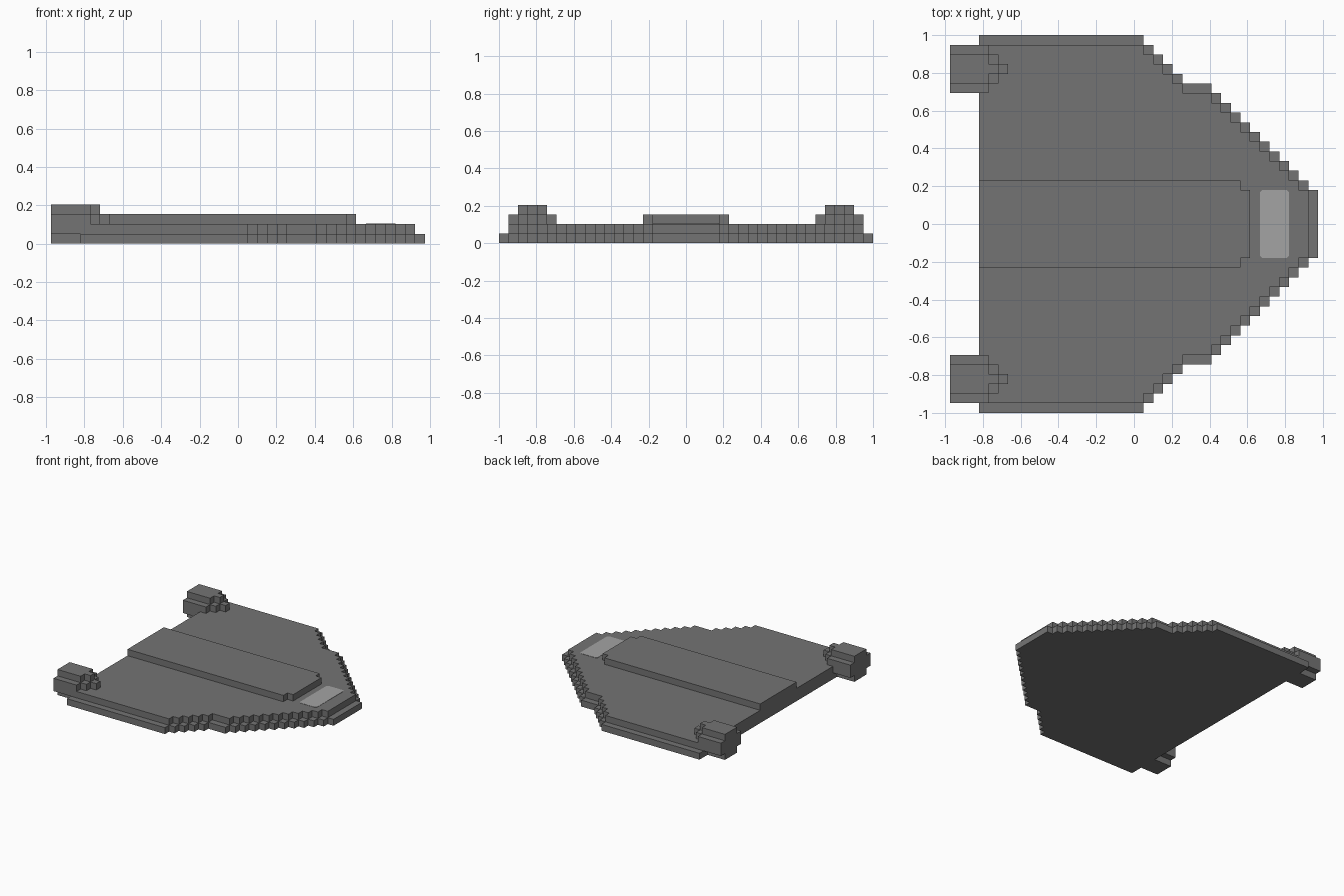
import bpy
import bmesh

cube = bpy.data.objects.get("Cube")
if cube:
    bpy.data.objects.remove(cube, do_unlink=True)

U = 2 / 39  # size of one block


def material(name, value):
    m = bpy.data.materials.new(name)
    m.use_nodes = True
    colour = (value, value, value, 1)
    m.diffuse_color = colour
    m.node_tree.nodes["Principled BSDF"].inputs["Base Color"].default_value = colour
    return m


GREY = material("hull grey", 0.175)
LIGHT = material("window light grey", 0.37)


def outline(rows, back):
    """Stepped outline, mirrored in y. rows: (half width, front x), widest first."""
    side = []
    for i, (half, x) in enumerate(rows):
        if i:
            side.append((rows[i - 1][1], half))
        side.append((x, half))
    side = [(back, rows[0][0])] + side
    return side + [(x, -y) for x, y in reversed(side)]


def add_prisms(name, prisms, mat):
    """Each prism: (outline points, y centre, bottom, top), all in blocks."""
    bm = bmesh.new()
    for pts, yc, z0, z1 in prisms:
        face = bm.faces.new([bm.verts.new(((x - 19) * U, (y + yc) * U, z0 * U))
                             for x, y in pts])
        ext = bmesh.ops.extrude_face_region(bm, geom=[face])
        top = [v for v in ext["geom"] if isinstance(v, bmesh.types.BMVert)]
        bmesh.ops.translate(bm, verts=top, vec=(0, 0, (z1 - z0) * U))
    bmesh.ops.recalc_face_normals(bm, faces=bm.faces)
    mesh = bpy.data.meshes.new(name)
    bm.to_mesh(mesh)
    bm.free()
    mesh.materials.append(mat)
    obj = bpy.data.objects.new(name, mesh)
    bpy.context.collection.objects.link(obj)
    return obj


# Stepped wing-shaped hull: the upper layer is inset by one block
front_x = list(range(20, 25)) + list(range(27, 39))
lower = [(19.5 - i, x) for i, x in enumerate(front_x)]
upper = [(half - 1, x) for half, x in lower[:-1]]
add_prisms("hull_lower", [(outline(lower, 3), 0, 0, 1)], GREY)
add_prisms("hull_upper", [(outline(upper, 3), 0, 1, 2)], GREY)

# Raised spine along the middle
add_prisms("spine", [(outline([(4.5, 30), (3.5, 31)], 3), 0, 2, 3)], GREY)

# Engine pods at the rear corners, tapering forwards onto the hull
pod_layers = [
    [(1.5, 3)],
    [(2.5, 3)],
    [(2.5, 4), (1.5, 5), (0.5, 6)],
    [(1.5, 4), (0.5, 5)],
]
for name, yc in (("engine_pod_front", -16), ("engine_pod_back", 16)):
    add_prisms(name, [(outline(rows, 0), yc, z, z + 1)
                      for z, rows in enumerate(pod_layers)], GREY)

# Window plate on the nose, with small cut corners
c = 0.22
half_window = [(32, 3.5 - c), (32 + c, 3.5), (35 - c, 3.5), (35, 3.5 - c)]
window = half_window + [(x, -y) for x, y in reversed(half_window)]
add_prisms("nose_window", [(window, 0, 2, 2.04)], LIGHT)
